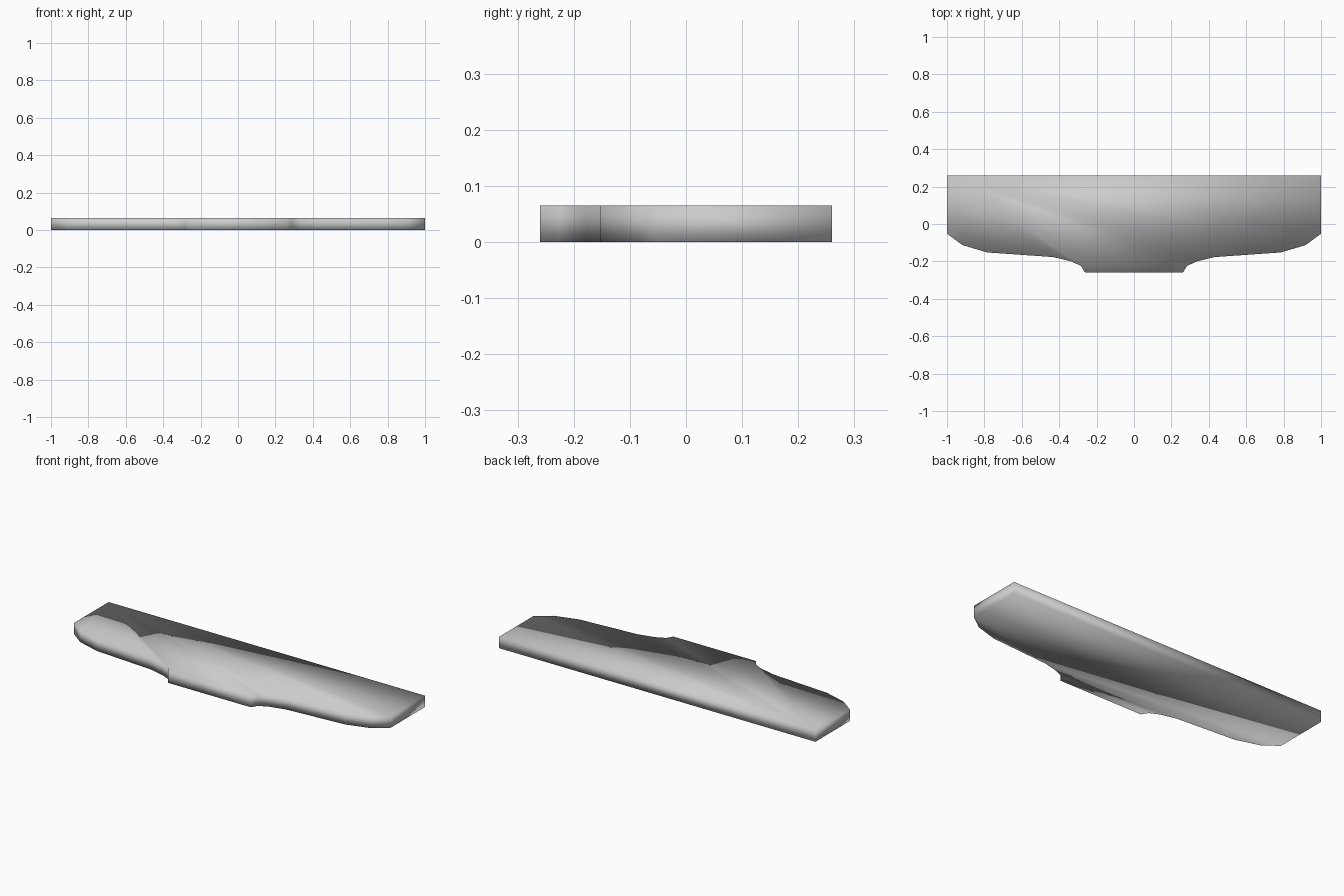
import bpy, bmesh

if "Cube" in bpy.data.objects:
    bpy.data.objects.remove(bpy.data.objects["Cube"])

HEIGHT = 0.065

# Right half of the outline, from the back corner to the front tab
half = [(1.0, 0.26), (1.0, -0.052), (0.917, -0.113), (0.785, -0.152),
        (0.43, -0.177), (0.335, -0.2), (0.283, -0.225), (0.262, -0.26)]
outline = half + [(-x, y) for x, y in reversed(half)]

# Flat slab: outline face extruded upward
bm = bmesh.new()
base = bm.faces.new([bm.verts.new((x, y, 0)) for x, y in outline])
ext = bmesh.ops.extrude_face_region(bm, geom=[base], use_keep_orig=True)
top = [g for g in ext["geom"] if isinstance(g, bmesh.types.BMVert)]
bmesh.ops.translate(bm, verts=top, vec=(0, 0, HEIGHT))
bmesh.ops.recalc_face_normals(bm, faces=bm.faces[:])

# Soft shading across the whole slab
for f in bm.faces:
    f.smooth = True

mesh = bpy.data.meshes.new("shelf_panel")
bm.to_mesh(mesh)
bm.free()
panel = bpy.data.objects.new("shelf_panel", mesh)
bpy.context.collection.objects.link(panel)
